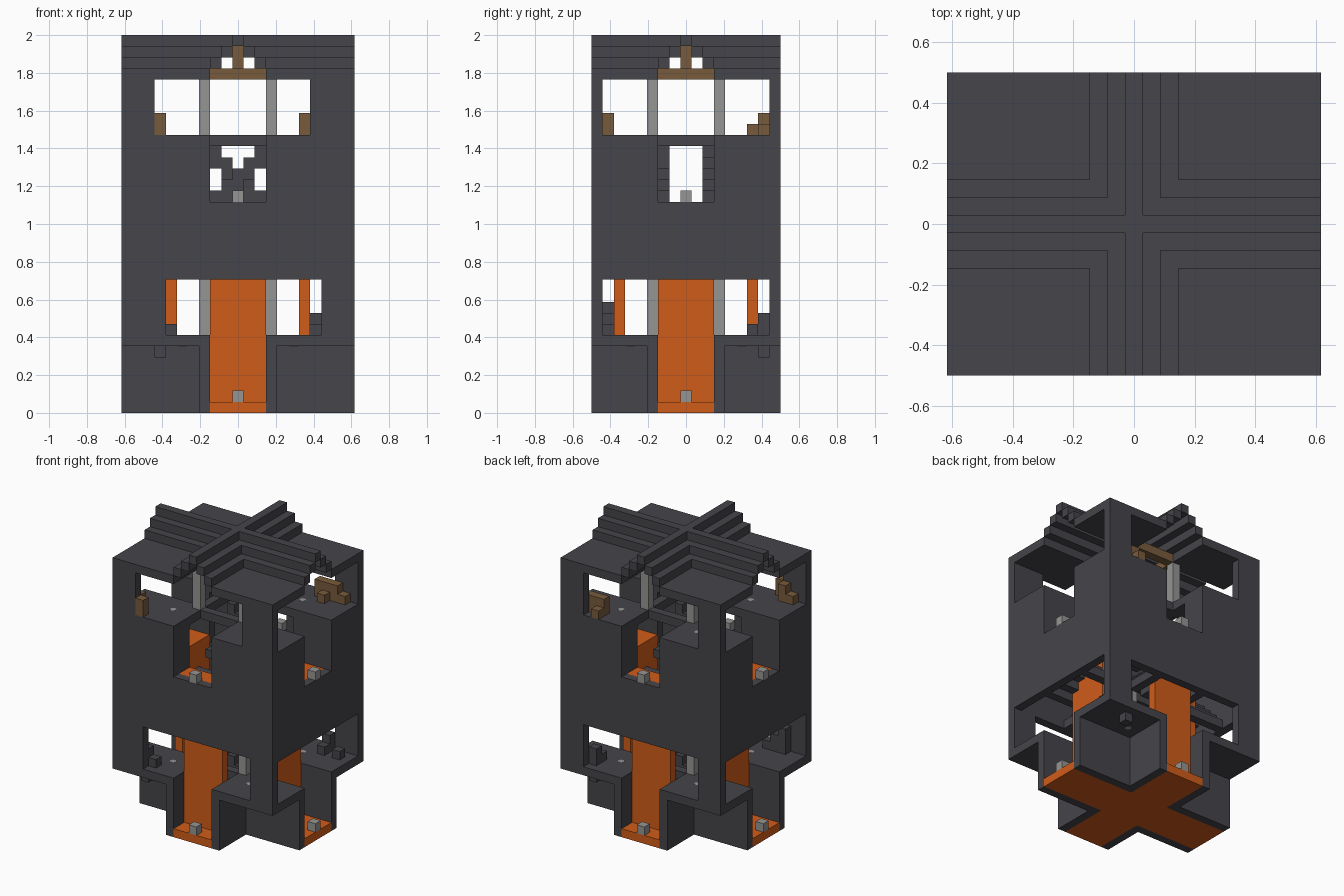
import bpy
import bmesh
from mathutils import Matrix

U = 1 / 17           # one building block
HX, HY = 10.5, 8.5   # half size in blocks
QUADS = [(1, 1), (1, -1), (-1, 1), (-1, -1)]

cube = bpy.data.objects.get("Cube")
if cube:
    bpy.data.objects.remove(cube, do_unlink=True)


def material(name, rgb):
    m = bpy.data.materials.new(name)
    m.use_nodes = True
    m.diffuse_color = (*rgb, 1)
    m.node_tree.nodes["Principled BSDF"].inputs["Base Color"].default_value = (*rgb, 1)
    return m


DARK = material("dark stone", (0.06, 0.059, 0.069))
ORANGE = material("orange", (0.63, 0.107, 0.01))
BROWN = material("brown wood", (0.19, 0.105, 0.045))
GREY = material("light grey", (0.3, 0.3, 0.295))


def finish(name, bm, mat):
    me = bpy.data.meshes.new(name)
    bm.to_mesh(me)
    bm.free()
    me.materials.append(mat)
    ob = bpy.data.objects.new(name, me)
    bpy.context.collection.objects.link(ob)


def build(name, mat, boxes):
    """Join boxes given as (x0, x1, y0, y1, z0, z1) in blocks."""
    bm = bmesh.new()
    for x0, x1, y0, y1, z0, z1 in boxes:
        size = Matrix.Diagonal(((x1 - x0) * U, (y1 - y0) * U, (z1 - z0) * U, 1))
        mid = Matrix.Translation(((x0 + x1) * U / 2, (y0 + y1) * U / 2, (z0 + z1) * U / 2))
        bmesh.ops.create_cube(bm, size=1, matrix=mid @ size)
    finish(name, bm, mat)


def flip(box, sx, sy):
    x0, x1, y0, y1, z0, z1 = box
    xs, ys = sorted((x0 * sx, x1 * sx)), sorted((y0 * sy, y1 * sy))
    return (*xs, *ys, z0, z1)


def four(*boxes):
    return [flip(b, sx, sy) for b in boxes for sx, sy in QUADS]


def corner_strips(a, b, z0, z1, hx=HX, hy=HY):
    """L-shaped strips lining the arms of the cross, in all four corners."""
    return four((a, hx, a, b, z0, z1), (a, b, b, hy, z0, z1))


def arms(near, hx, hy, w, z0, z1):
    """The four arms of a cross, each starting at the same distance."""
    return [(-w, w, near, hy, z0, z1), (-w, w, -hy, -near, z0, z1),
            (near, hx, -w, w, z0, z1), (-hx, -near, -w, w, z0, z1)]


def cross(w, z0, z1, hx=HX, hy=HY):
    return [(-w, w, -w, w, z0, z1)] + arms(w, hx, hy, w, z0, z1)


# Floors and passage walls: a full cross below, an open stairwell above
build("lower_floor", ORANGE, cross(2.5, 0, 1))
build("lower_passage_walls", DARK, corner_strips(2.5, 3.5, 0, 6))
build("upper_floor", ORANGE, arms(5.5, HX - 1, HY - 1, 2.5, 18, 19))
build("upper_passage_walls", DARK, four((5.5, HX - 1, 2.5, 3.5, 18, 24),
                                        (2.5, 3.5, 5.5, HY - 1, 18, 24)))

# Parts shared by both storeys
for base, level in ((0, "lower"), (18, "upper")):
    top = base == 18
    hx, hy = (HX, HY) if top else (HX - 1, HY - 1)
    build(level + "_platforms", DARK, four((2.5, HX, 2.5, HY, base + 6, base + 7)))
    build(level + "_bridges", DARK, arms(2.5, 3.5, 3.5, 2.5, base + 6, base + 7))
    build(level + "_posts", GREY, four((2.5, 3.5, 2.5, 3.5, base + 7, base + 12)))

    # Stepped vault above the passages
    build(level + "_vault", DARK, corner_strips(1.5, 2.5, base + 13, base + 14, hx, hy)
          + corner_strips(0.5, 1.5, base + 14, base + 15, hx, hy)
          + cross(0.5, base + 15, base + 16, hx, hy))

    # Crossed stairs, each step two blocks tall
    steps = []
    for i in range(5):
        z = base + i
        step = (i - 2.5, i - 1.5, -2.5, -1.5, max(z, base + 1), z + 2)
        steps += [step, flip(step, -1, -1)]
    build(level + "_stairs", DARK, steps)

    # Corner piers beside the wide window openings
    edges = {(1, -1): 6.5 if top else 7.5, (-1, -1): 7.5 if top else 6.5,
             (1, 1): 7.5, (-1, 1): 7.5}
    build(level + "_corner_piers", DARK,
          [flip((e, HX, HY - 1, HY, base + 7, base + 12), *q) for q, e in edges.items()])

    # Small lamps at the passage ends
    z = base + 1
    lamps = [(-0.5, 0.5, s, s + 1, z, z + 1) for s in (-HY, HY - 1)]
    lamps += [(s, s + 1, -0.5, 0.5, z, z + 1) for s in (-HX, HX - 1)]
    build(level + "_end_lamps", GREY, lamps)

    # Round lights set into the platforms
    bm = bmesh.new()
    for sx, sy in QUADS:
        at = Matrix.Translation((5 * sx * U, 5 * sy * U, (base + 6.5) * U))
        bmesh.ops.create_cone(bm, cap_ends=True, segments=8, radius1=0.021, radius2=0.021,
                              depth=1.03 * U, matrix=at)
    finish(level + "_floor_lights", bm, GREY)

# Outer walls between the storeys, and the flat roof corners
band = [(-HX, HX, s, s + 1, 12, 19) for s in (-HY, HY - 1)]
band += [(s, s + 1, 1 - HY, HY - 1, 12, 19) for s in (-HX, HX - 1)]
build("middle_walls", DARK, band)
build("upper_outer_walls", DARK, four((2.5, HX, HY - 1, HY, 19, 24),
                                      (HX - 1, HX, 2.5, HY - 1, 19, 24)))
build("vault_footings", DARK, corner_strips(2.5, 3.5, 12, 13, HX - 1, HY - 1))
build("roof_corners", DARK, four((2.5, HX, 2.5, HY, 30, 31)))

# Tall panels closing the lower passages, up to the upper floor
build("door_panels", ORANGE, arms(5.5, 6.5, 6.5, 2.5, 1, 18))

# Wooden frame over the upper crossing, with a central king post
build("wooden_beams", BROWN, arms(2.5, 3.5, 3.5, 2.5, 30, 31))
build("king_post", BROWN, [(-0.5, 0.5, -0.5, 0.5, 31, 33)])

# Furniture in two opposite rooms
build("upper_furniture", BROWN, [
    (5.5, 8.5, 6.5, 7.5, 25, 27), (8.5, 9.5, 6.5, 7.5, 25, 26),
    (6.5, 7.5, 5.5, 6.5, 25, 26), (5.5, 6.5, 7.5, 8.5, 25, 26),
    (-7.5, -6.5, -8.5, -7.5, 25, 27), (-8.5, -7.5, -7.5, -6.5, 25, 27),
    (-9.5, -8.5, -7.5, -6.5, 25, 26)])
build("lower_furniture", DARK, [
    (6.5, 7.5, 6.5, 7.5, 7, 9), (6.5, 7.5, 5.5, 6.5, 7, 8), (8.5, 9.5, 5.5, 6.5, 7, 8),
    (-6.5, -5.5, -7.5, -6.5, 7, 8), (-7.5, -6.5, -7.5, -6.5, 7, 9),
    (-8.5, -7.5, -7.5, -6.5, 7, 10)])

# Small blocks hanging under the lower platforms
block = (6.5, 7.5, 6.5, 7.5, 5, 6)
build("hanging_blocks", DARK, [block, flip(block, -1, -1)])
